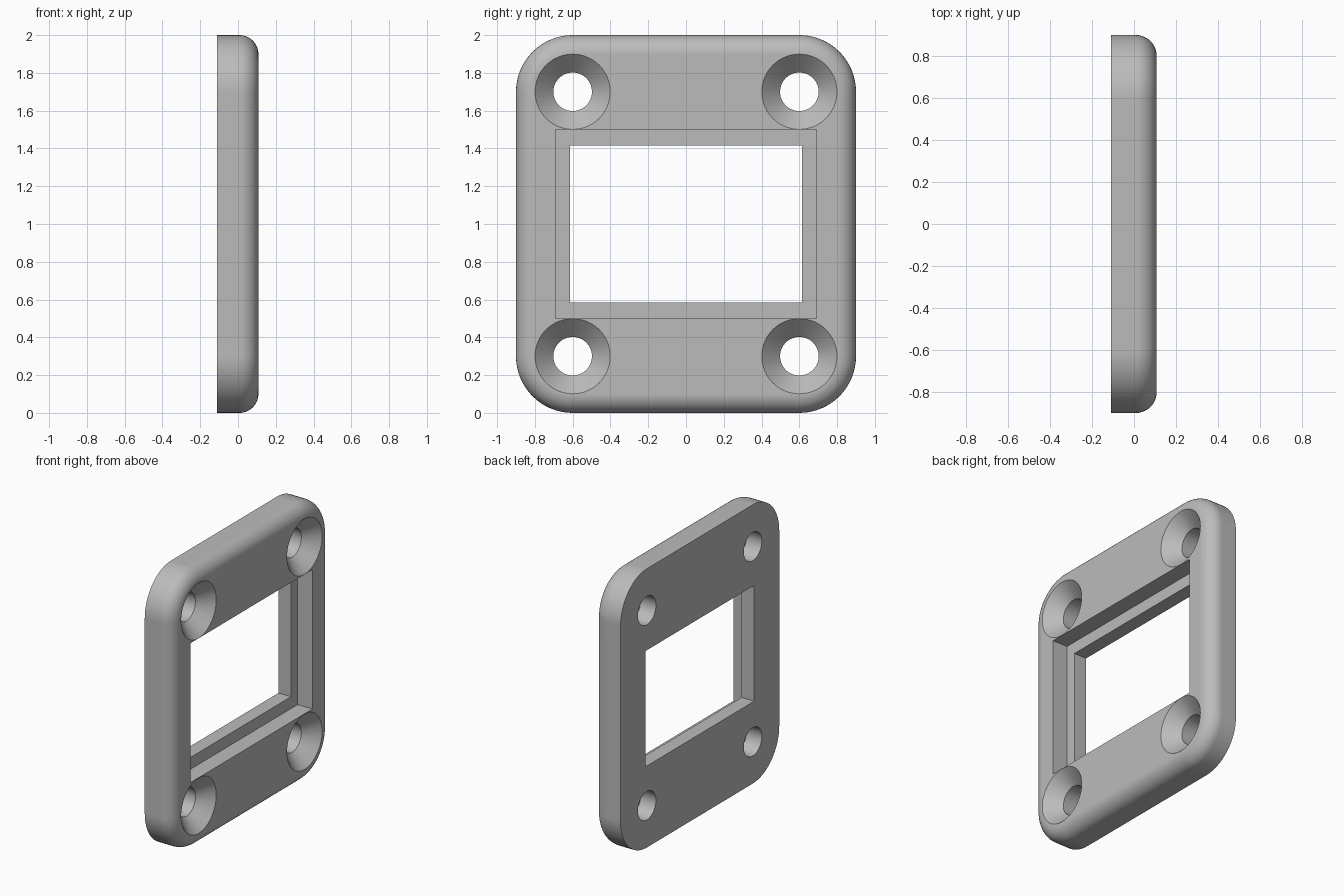
import bpy, bmesh, math

if "Cube" in bpy.data.objects:
    bpy.data.objects.remove(bpy.data.objects["Cube"])

BACK, FRONT = -0.11, 0.108
FILLET = 0.1

grey = bpy.data.materials.new("plain grey")
grey.diffuse_color = (0.5, 0.5, 0.5, 1)
grey.use_nodes = True
grey.node_tree.nodes["Principled BSDF"].inputs["Base Color"].default_value = grey.diffuse_color


def new_object(name, bm):
    bmesh.ops.recalc_face_normals(bm, faces=bm.faces[:])
    mesh = bpy.data.meshes.new(name)
    bm.to_mesh(mesh)
    bm.free()
    ob = bpy.data.objects.new(name, mesh)
    bpy.context.collection.objects.link(ob)
    mesh.materials.append(grey)
    return ob


def loft(name, rings):
    """Skin closed rings of points and cap both ends."""
    bm = bmesh.new()
    loops = [[bm.verts.new(p) for p in ring] for ring in rings]
    n = len(loops[0])
    for a, b in zip(loops, loops[1:]):
        for i in range(n):
            j = (i + 1) % n
            bm.faces.new((a[i], a[j], b[j], b[i]))
    bm.faces.new(loops[0])
    bm.faces.new(loops[-1])
    return new_object(name, bm)


def rounded_ring(x, radius, seg=16):
    """Plate outline: arcs about the four screw centres."""
    pts = []
    for k, (y, z) in enumerate([(0.6, 1.7), (-0.6, 1.7), (-0.6, 0.3), (0.6, 0.3)]):
        for i in range(seg + 1):
            a = math.pi / 2 * (k + i / seg)
            pts.append((x, y + radius * math.cos(a), z + radius * math.sin(a)))
    return pts


def circle(x, y, z, r, n=64):
    return [(x, y + r * math.cos(2 * math.pi * i / n), z + r * math.sin(2 * math.pi * i / n))
            for i in range(n)]


def rect(x, hy, hz):
    return [(x, sy * hy, 1 + sz * hz) for sy, sz in ((1, 1), (-1, 1), (-1, -1), (1, -1))]


# Plate with a rounded front rim
rings = [rounded_ring(BACK, 0.3)]
for i in range(11):
    a = math.pi / 2 * i / 10
    rings.append(rounded_ring(FRONT - FILLET + FILLET * math.sin(a),
                              0.3 - FILLET + FILLET * math.cos(a)))
plate = loft("cover_plate", rings)

# Cutters: stepped window and four countersunk screw holes
cutters = [loft("window_cutter", [rect(-0.3, 0.615, 0.415), rect(-0.01, 0.615, 0.415),
                                  rect(-0.01, 0.69, 0.5), rect(0.3, 0.69, 0.5)])]
for y in (-0.6, 0.6):
    for z in (0.3, 1.7):
        cutters.append(loft("screw_hole_cutter", [
            circle(-0.3, y, z, 0.102), circle(FRONT - 0.097, y, z, 0.102),
            circle(FRONT + 0.02, y, z, 0.219)]))

bpy.context.view_layer.objects.active = plate
plate.select_set(True)
for c in cutters:
    mod = plate.modifiers.new("cut", 'BOOLEAN')
    mod.operation = 'DIFFERENCE'
    mod.solver = 'EXACT'
    mod.object = c
    bpy.ops.object.modifier_apply(modifier=mod.name)
for c in cutters:
    bpy.data.objects.remove(c)

# Smooth rounds, sharp edges, flat faces kept flat
bpy.ops.object.shade_smooth_by_angle(angle=math.radians(30))
wn = plate.modifiers.new("flat_faces", 'WEIGHTED_NORMAL')
wn.keep_sharp = True
